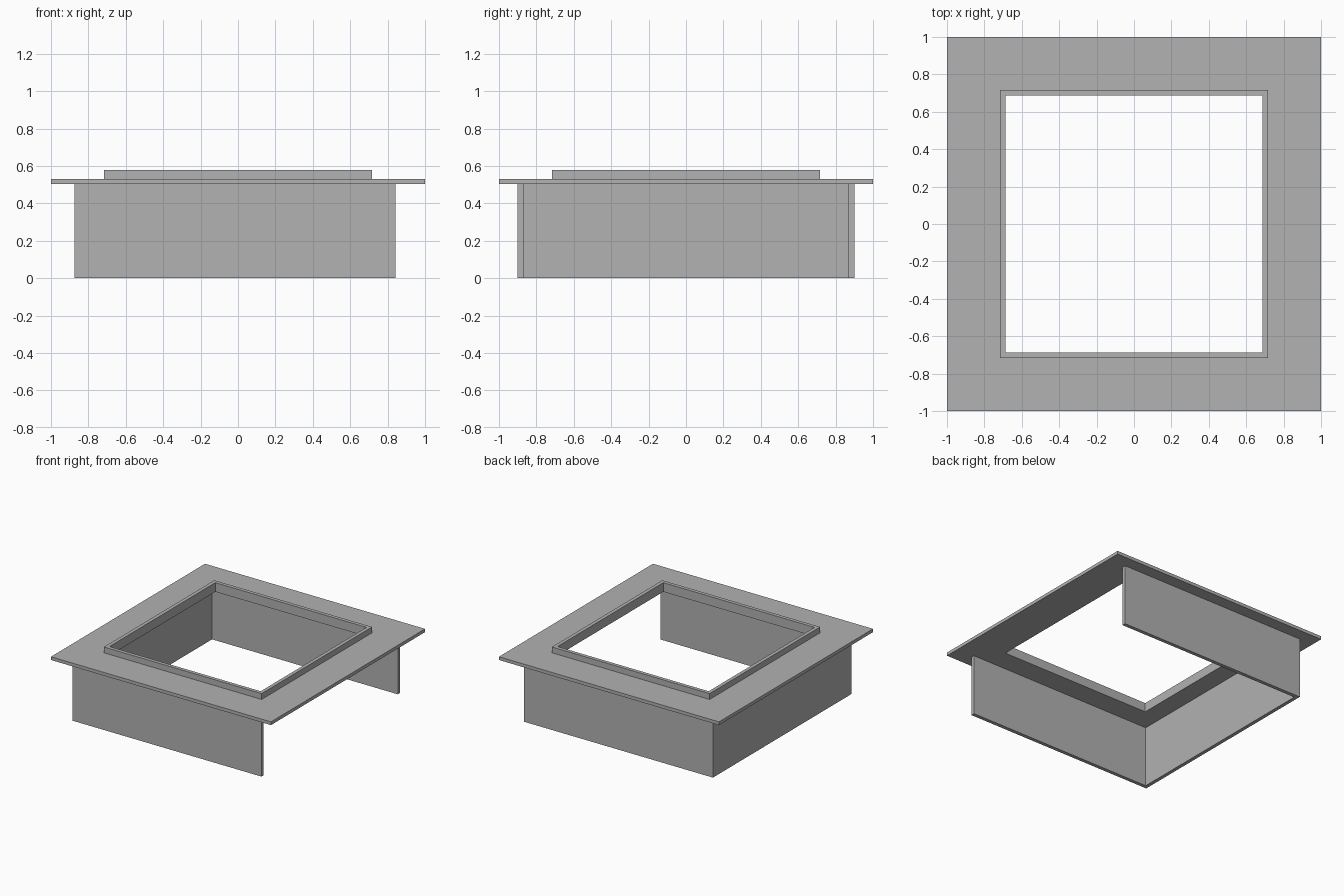
import bpy
import bmesh

cube = bpy.data.objects.get("Cube")
if cube:
    bpy.data.objects.remove(cube, do_unlink=True)

grey = bpy.data.materials.new("plain grey")
grey.use_nodes = True
colour = (0.445, 0.445, 0.445, 1)
grey.diffuse_color = colour
grey.node_tree.nodes["Principled BSDF"].inputs["Base Color"].default_value = colour


def prism(name, outline, z0, z1, inner=None):
    """Extrude a flat outline; with inner, leave a matching hole."""
    bm = bmesh.new()
    low = [bm.verts.new((x, y, z0)) for x, y in outline]
    if inner:
        hole = [bm.verts.new((x, y, z0)) for x, y in inner]
        n = len(low)
        for i in range(n):
            j = (i + 1) % n
            bm.faces.new((low[i], low[j], hole[j], hole[i]))
    else:
        bm.faces.new(low)
    result = bmesh.ops.extrude_face_region(bm, geom=bm.faces[:])
    for v in result["geom"]:
        if isinstance(v, bmesh.types.BMVert):
            v.co.z = z1
    bmesh.ops.recalc_face_normals(bm, faces=bm.faces)
    mesh = bpy.data.meshes.new(name)
    bm.to_mesh(mesh)
    bm.free()
    mesh.materials.append(grey)
    obj = bpy.data.objects.new(name, mesh)
    bpy.context.collection.objects.link(obj)
    return obj


def square(r):
    return [(-r, -r), (r, -r), (r, r), (-r, r)]


opening, rim, plate = 0.687, 0.717, 1.0
wall_y, thick = 0.90, 0.03
back_x, open_x = -0.875, 0.843
base_top, plate_top, rim_top = 0.503, 0.53, 0.578

# Three-sided skirt, open towards +x
inner_y = wall_y - thick
skirt = [(open_x, -wall_y), (open_x, -inner_y),
         (back_x + thick, -inner_y), (back_x + thick, inner_y),
         (open_x, inner_y), (open_x, wall_y),
         (back_x, wall_y), (back_x, -wall_y)]
prism("skirt_walls", skirt, 0, base_top)

# Flat top plate with a square opening
prism("top_plate", square(plate), base_top, plate_top, square(opening))

# Raised lip around the opening
prism("opening_rim", square(rim), plate_top, rim_top, square(opening))
